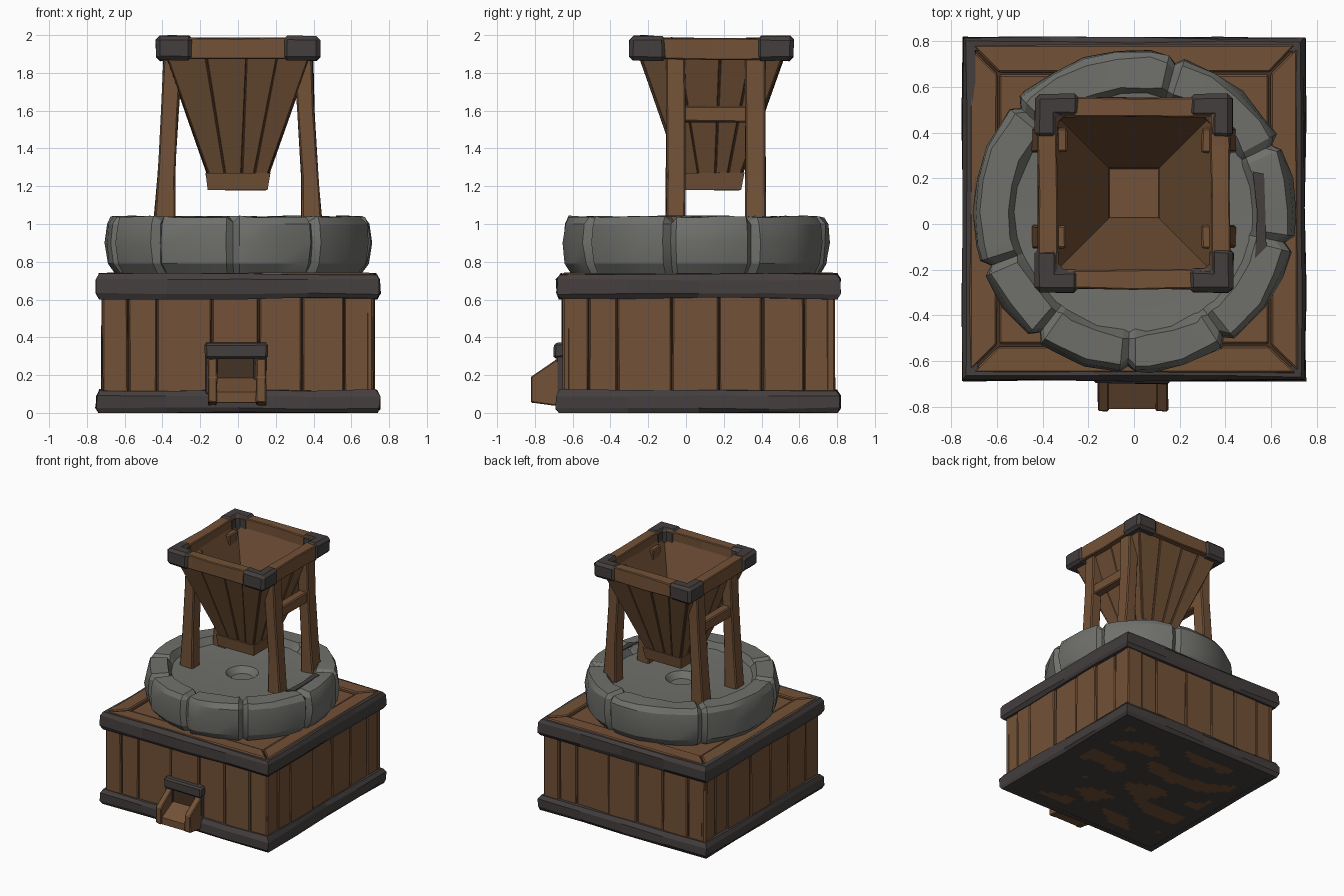
import bpy, bmesh, math, random
from mathutils import Vector, Matrix, noise

random.seed(4)
if "Cube" in bpy.data.objects:
    bpy.data.objects.remove(bpy.data.objects["Cube"])


def material(name, rgb):
    m = bpy.data.materials.new(name)
    m.use_nodes = True
    m.diffuse_color = (*rgb, 1)
    m.node_tree.nodes["Principled BSDF"].inputs["Base Color"].default_value = (*rgb, 1)
    return m


WOOD = material("brown wood", (0.17, 0.083, 0.038))
SEAM = material("dark wood seam", (0.06, 0.032, 0.018))
METAL = material("dark metal", (0.058, 0.048, 0.048))
STONE = material("grey stone", (0.16, 0.162, 0.148))
CY = 0.065   # centre of the base in y
HY = 0.135   # centre of the hopper in y


def finish(name, bm, mats, bevel=0, rough=0, cut=0, move=None):
    """Roughen, move and bevel the mesh, then add it to the scene."""
    if cut:
        long_edges = [e for e in bm.edges if e.calc_length() > cut]
        bmesh.ops.subdivide_edges(bm, edges=long_edges, cuts=3, use_grid_fill=True)
    for v in bm.verts:
        v.co += Vector([random.uniform(-rough, rough) for _ in range(3)])
        v.co.z = max(v.co.z, 0)
    if move:
        bm.transform(move)
    bmesh.ops.recalc_face_normals(bm, faces=bm.faces)
    me = bpy.data.meshes.new(name)
    bm.to_mesh(me)
    bm.free()
    ob = bpy.data.objects.new(name, me)
    bpy.context.collection.objects.link(ob)
    for m in mats:
        me.materials.append(m)
    if bevel:
        mod = ob.modifiers.new("worn edges", "BEVEL")
        mod.width, mod.segments, mod.limit_method = bevel, 1, "ANGLE"
        mod.angle_limit = math.radians(40)
    return ob


def skin(rings, closed=False):
    """Bridge equal rings of points; cap the ends or close the loop."""
    bm = bmesh.new()
    vs = [[bm.verts.new(p) for p in ring] for ring in rings]
    n = len(vs[0])
    pairs = list(zip(vs, vs[1:])) + ([(vs[-1], vs[0])] if closed else [])
    for a, b in pairs:
        for i in range(n):
            j = (i + 1) % n
            bm.faces.new((a[i], a[j], b[j], b[i]))
    if not closed:
        bm.faces.new(vs[0])
        bm.faces.new(vs[-1])
    return bm


def square(half, z, cy):
    return [(x * half, cy + y * half, z) for x, y in ((-1, -1), (1, -1), (1, 1), (-1, 1))]


def rect(x0, x1, y0, y1, z):
    return [(x0, y0, z), (x1, y0, z), (x1, y1, z), (x0, y1, z)]


def box(name, x, y, z, mat, **kw):
    return finish(name, skin([rect(*x, *y, z[0]), rect(*x, *y, z[1])]), [mat], **kw)


def prism(name, poly, axis, a, b, mat, **kw):
    """Extrude a flat outline along x or z."""
    put = (lambda p, t: (t, *p)) if axis == "x" else (lambda p, t: (*p, t))
    return finish(name, skin([[put(p, t) for p in poly] for t in (a, b)]), [mat], **kw)


def turn(k, cy):
    return Matrix.Translation((0, cy, 0)) @ Matrix.Rotation(k * math.pi / 2, 4, "Z")


# Underside with worn wood patches
bm = bmesh.new()
bmesh.ops.create_grid(bm, x_segments=40, y_segments=40, size=0.71)
for f in bm.faces:
    c = f.calc_center_median()
    if max(abs(c.x), abs(c.y)) < 0.62:
        f.material_index = int(noise.noise(Vector((c.x * 3, c.y * 6, 2))) > 0.12)
finish("base_underside", bm, [METAL, WOOD], move=Matrix.Translation((0, CY, 0.002)))

# Base core, metal bands and wall planks
finish("base_core", skin([square(0.695, 0.01, CY), square(0.695, 0.715, CY)]), [SEAM])
for name, z0, z1 in (("lower_band", 0.0, 0.12), ("upper_band", 0.605, 0.735)):
    profile = ((0.69, z0), (0.735, z0), (0.752, z0 + 0.025), (0.75, z1 - 0.03),
               (0.732, z1), (0.69, z1))
    finish(name, skin([square(h, z, CY) for h, z in profile], True), [METAL],
           rough=0.006, cut=0.5)
edges = (-0.72, -0.58, -0.43, -0.14, 0.11, 0.34, 0.56, 0.72)
for k in range(4):
    for i, (a, b) in enumerate(zip(edges, edges[1:])):
        out = 0.718 + random.uniform(-0.006, 0.006)
        box(f"wall_plank_{k}_{i}", (a + 0.003, b - 0.003), (-out, -0.68), (0.08, 0.65),
            WOOD, bevel=0.007, rough=0.003, move=turn(k, CY))

# Mitred boards and panel on top of the base
for k in range(4):
    rings = []
    for z in (0.70, 0.742):
        rings.append([(-0.71, -0.718, z), (0.71, -0.718, z),
                      (0.592, -0.6, z), (-0.592, -0.6, z)])
    finish(f"top_board_{k}", skin(rings), [WOOD], bevel=0.008, rough=0.003, move=turn(k, CY))
finish("top_panel", skin([square(0.59, 0.70, CY), square(0.59, 0.728, CY)]), [WOOD], bevel=0.008)

# Millstone with cracked rim and a worn floor
rays = [(2 * math.pi * i / 30, 0) for i in range(30)]
for crack in (-1.61, -0.95, -0.2, 0.45, 1.3, 2.4, 3.5, 4.05):
    crack %= 2 * math.pi
    rays = [r for r in rays if abs(r[0] - crack) > 0.09]
    rays += [(crack - 0.05, 0), (crack, 1), (crack + 0.05, 0)]
rays.sort()
profile = ((0.655, 0.735), (0.695, 0.79), (0.708, 0.9), (0.70, 1.0), (0.675, 1.045),
           (0.55, 1.045), (0.52, 0.985), (0.40, 0.975), (0.12, 0.975), (0.08, 0.93))
rings = []
for r, z in profile:
    ring = []
    for a, notch in rays:
        rr = r - notch * (0.035 if r > 0.6 else 0)
        zz = z - notch * (0.03 if z > 1.0 else 0) - (random.random() * 0.012 if z > 1.0 else 0)
        rr += random.uniform(-0.008, 0.008) if r > 0.5 else 0
        ring.append((rr * math.cos(a), 0.053 + rr * math.sin(a), zz))
    rings.append(ring)
bm = skin(rings)
for f in bm.faces:
    c = f.calc_center_median()
    radius = math.hypot(c.x, c.y - 0.053)
    if c.z < 1.0 and radius < 0.54 and f.normal.z ** 2 > 0.3:
        f.material_index = 2 if radius < 0.11 else int(-0.22 < c.y < 0.48)
stone = finish("millstone", bm, [STONE, WOOD, METAL])
bpy.context.view_layer.objects.active = stone
stone.select_set(True)
bpy.ops.object.shade_smooth_by_angle(angle=math.radians(22))
stone.select_set(False)
prism("rim_stain", [(0.53, -0.15), (0.58, -0.1), (0.57, 0.22), (0.52, 0.23), (0.54, 0.05)],
      "z", 1.037, 1.046, METAL)

# Splayed legs and side rails
for side, sx in (("left", 1), ("right", -1)):
    for place, y0, y1 in (("front", -0.105, -0.005), ("back", 0.315, 0.42)):
        shape = ((0.335, 0.45, 0.96), (0.335, 0.425, 1.25), (0.315, 0.405, 1.6), (0.295, 0.395, 1.9))
        rings = [rect(sx * a, sx * b, y0, y1, z) for a, b, z in shape]
        finish(f"{place}_{side}_leg", skin(rings), [WOOD], bevel=0.008, rough=0.004)
    box(f"{side}_rail", sorted((sx * 0.32, sx * 0.39)), (-0.03, 0.34), (1.54, 1.625),
        WOOD, bevel=0.008, rough=0.003)

# Hopper shell, outer boards and spout
profile = ((0.14, 1.25), (0.365, 1.89), (0.345, 1.94), (0.11, 1.3), (0.105, 1.22))
finish("hopper_shell", skin([square(h, z, HY) for h, z in profile]), [WOOD])
cuts = (-1, -0.45, 0.12, 0.55, 1)
for k in range(4):
    for i, (a, b) in enumerate(zip(cuts, cuts[1:])):
        grow = random.uniform(0, 0.01)
        rings = []
        for h, z in ((0.152, 1.25), (0.378, 1.89)):
            o = h + grow
            rings.append([(a * h + 0.002, -o, z), (b * h - 0.002, -o, z),
                          (b * h - 0.002, -h + 0.02, z), (a * h + 0.002, -h + 0.02, z)])
        finish(f"hopper_board_{k}_{i}", skin(rings), [WOOD], bevel=0.004,
               rough=0.002, move=turn(k, HY))
finish("spout_collar", skin([square(h, z, HY) for h, z in
       ((0.158, 1.18), (0.172, 1.27), (0.12, 1.27), (0.12, 1.18))], True), [WOOD], rough=0.003)
finish("spout_gate", skin([square(0.125, z, HY) for z in (1.19, 1.225)]), [SEAM])

# Hopper rim boards with metal corner caps
for k in range(4):
    box(f"rim_board_{k}", (-0.42, 0.42), (-0.42, -0.335), (1.872, 1.985), WOOD,
        bevel=0.006, rough=0.004, cut=0.5, move=turn(k, HY))
    cap = [(0.24, -0.435), (0.435, -0.435), (0.435, -0.24), (0.33, -0.24), (0.33, -0.33), (0.24, -0.33)]
    prism(f"corner_cap_{k}", cap, "z", 1.865, 1.995, METAL, bevel=0.022, rough=0.004, move=turn(k, HY))

# Flour chute with its metal frame
cheek = [(-0.82, 0.055), (-0.82, 0.19), (-0.66, 0.3), (-0.62, 0.3), (-0.62, 0.05), (-0.70, 0.04)]
floor = [(-0.81, 0.055), (-0.81, 0.11), (-0.62, 0.21), (-0.62, 0.05)]
for side, a, b in (("right", -0.16, -0.11), ("left", 0.095, 0.15)):
    prism(f"chute_{side}_cheek", cheek, "x", a, b, WOOD, bevel=0.006, rough=0.002)
    box(f"chute_{side}_post", (a - 0.012, b + 0.002), (-0.685, -0.64), (0.1, 0.31), METAL, bevel=0.006)
prism("chute_floor", floor, "x", -0.115, 0.1, WOOD)
box("chute_opening", (-0.115, 0.1), (-0.73 + 0.003, -0.66), (0.13, 0.15), SEAM)
box("chute_hole", (-0.115, 0.1), (-0.668, -0.66), (0.15, 0.3), SEAM)
box("chute_lintel", (-0.175, 0.158), (-0.70, -0.63), (0.29, 0.372), METAL, bevel=0.012, rough=0.004)
